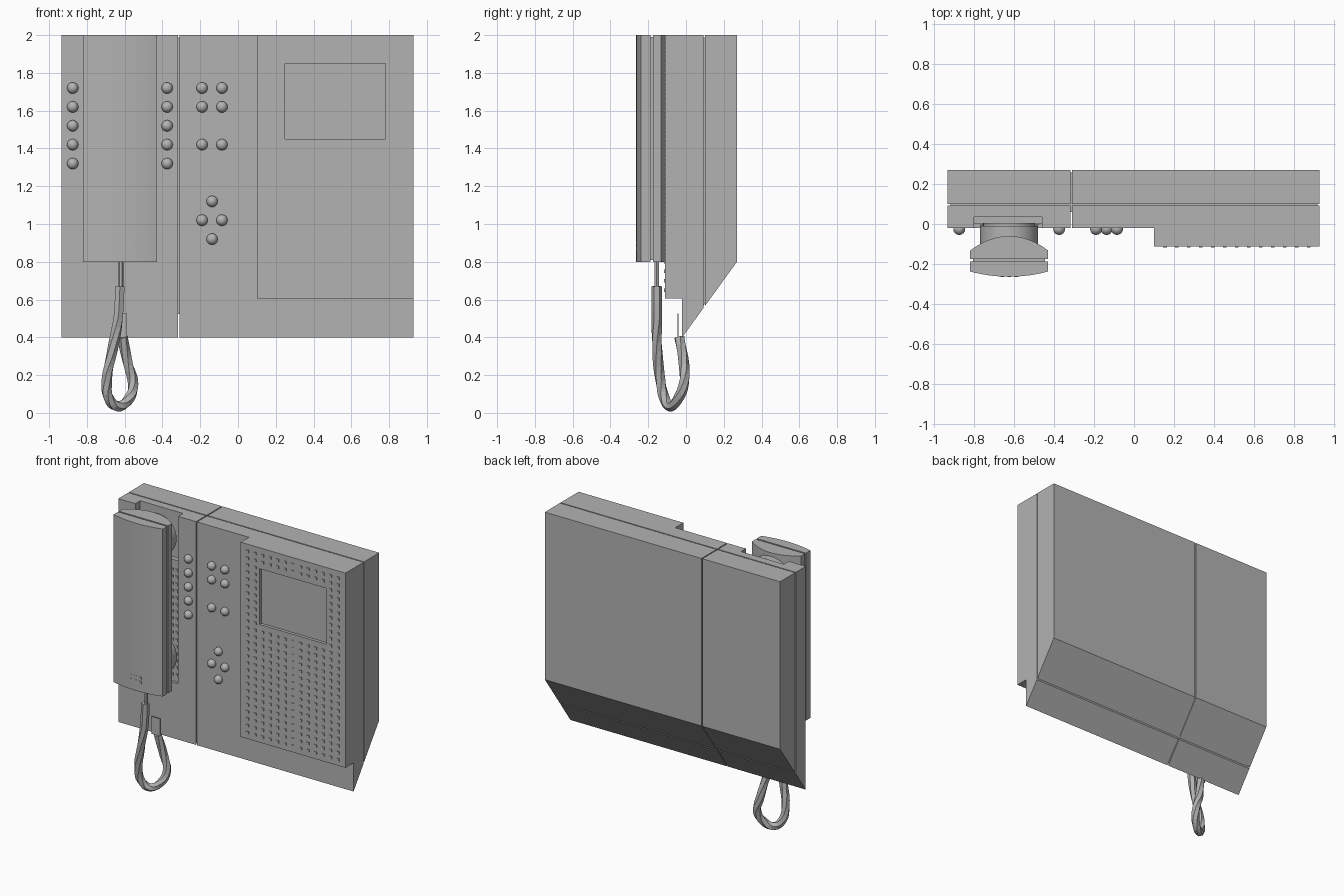
import bpy, bmesh, math
from mathutils import Vector, Matrix

default = bpy.data.objects.get("Cube")
if default:
    bpy.data.objects.remove(default, do_unlink=True)

grey = bpy.data.materials.new("Mid Grey")
grey.use_nodes = True
colour = (0.45, 0.45, 0.45, 1)
grey.diffuse_color = colour
grey.node_tree.nodes["Principled BSDF"].inputs["Base Color"].default_value = colour


def finish(bm, name, smooth=False):
    bmesh.ops.recalc_face_normals(bm, faces=bm.faces)
    mesh = bpy.data.meshes.new(name)
    bm.to_mesh(mesh)
    bm.free()
    mesh.materials.append(grey)
    obj = bpy.data.objects.new(name, mesh)
    bpy.context.collection.objects.link(obj)
    if smooth:
        bpy.ops.object.select_all(action='DESELECT')
        obj.select_set(True)
        bpy.context.view_layer.objects.active = obj
        bpy.ops.object.shade_smooth_by_angle(angle=math.radians(35))
    return obj


def add_box(bm, lo, hi):
    lo, hi = Vector(lo), Vector(hi)
    mat = Matrix.Translation((lo + hi) / 2) @ Matrix.Diagonal((hi - lo).to_4d())
    bmesh.ops.create_cube(bm, size=1, matrix=mat)


def box(name, lo, hi):
    bm = bmesh.new()
    add_box(bm, lo, hi)
    return finish(bm, name)


def prism(name, points, offset, smooth=False):
    bm = bmesh.new()
    face = bm.faces.new([bm.verts.new(p) for p in points])
    ext = bmesh.ops.extrude_face_region(bm, geom=[face])
    verts = [g for g in ext["geom"] if isinstance(g, bmesh.types.BMVert)]
    bmesh.ops.translate(bm, verts=verts, vec=offset)
    return finish(bm, name, smooth)


def cut(obj, lo, hi):
    cutter = box("cutter", lo, hi)
    mod = obj.modifiers.new("recess", 'BOOLEAN')
    mod.operation, mod.solver, mod.object = 'DIFFERENCE', 'EXACT', cutter
    bpy.ops.object.select_all(action='DESELECT')
    bpy.context.view_layer.objects.active = obj
    obj.select_set(True)
    bpy.ops.object.modifier_apply(modifier=mod.name)
    bpy.data.objects.remove(cutter, do_unlink=True)


# Wall housing: slabs with a sloping underside, split by narrow seams
FRONT, BACK, TOP = -0.02, 0.27, 2.0


def slab(name, x0, x1, y0, y1, inset=0.0):
    z0, z1 = [0.4 + inset + (y - FRONT) * 0.4 / 0.29 for y in (y0, y1)]
    top = TOP - inset
    points = [(x0, y0, z0), (x0, y1, z1), (x0, y1, top), (x0, y0, top)]
    return prism(name, points, (x1 - x0, 0, 0))


for side, x0, x1 in (("right", -0.935, -0.318), ("left", -0.311, 0.93)):
    shell = slab("front_shell_" + side, x0, x1, FRONT, 0.092)
    slab("back_shell_" + side, x0, x1, 0.1, BACK)
    if side == "right":
        cut(shell, (-0.8, -0.1, 0.8), (-0.46, 0.035, 2.1))
slab("housing_core", -0.92, 0.918, 0.06, 0.258, 0.012)
box("cradle_pad", (-0.8, 0.0, 0.8), (-0.46, 0.036, 1.67))

# Raised speaker panel with a recessed screen
panel = box("speaker_panel", (0.1, -0.112, 0.605), (0.93, FRONT, TOP))
cut(panel, (0.25, -0.2, 1.45), (0.78, -0.09, 1.85))


# Perforation patterns as tiny raised dots
def dots(name, xs, zs, y, skip=None):
    bm = bmesh.new()
    for x in xs:
        for z in zs:
            if not (skip and skip(x, z)):
                add_box(bm, (x - 0.009, y - 0.005, z - 0.009),
                        (x + 0.009, y + 0.002, z + 0.009))
    finish(bm, name)


dots("panel_dots", [0.155 + 0.06 * i for i in range(13)],
     [0.65 + 0.05 * i for i in range(27)], -0.112,
     lambda x, z: 0.23 < x < 0.8 and 1.43 < z < 1.87)
dots("cradle_dots", [-0.76 + 0.06 * i for i in range(5)] + [-0.485],
     [0.85 + 0.05 * i for i in range(16)], 0.0)
dots("microphone_dots", [-0.66, -0.625, -0.59], [0.87, 0.9], -0.261)

# Push buttons
places = [(x, 1.32 + 0.1 * i) for x in (-0.875, -0.375) for i in range(5)]
places += [(x, z) for x in (-0.19, -0.085) for z in (1.72, 1.62, 1.42, 1.02)]
places += [(-0.137, 1.12), (-0.137, 0.92)]
for i, (x, z) in enumerate(places):
    bm = bmesh.new()
    bmesh.ops.create_uvsphere(bm, u_segments=16, v_segments=10, radius=0.03,
                              matrix=Matrix.Translation((x, -0.025, z)))
    finish(bm, f"button_{i + 1}", True)

# Handset: bowed front cover, arched back cover and a narrow core between
HX, HW, HZ = -0.625, 0.195, 0.8


def arched(name, flat_y, edge_y, peak_y, steps=12):
    ts = [-1 + 2 * i / steps for i in range(steps + 1)]
    arc = [(HX + HW * t, edge_y + (peak_y - edge_y) * (1 - t * t), HZ) for t in ts]
    points = [(HX - HW, flat_y, HZ)] + arc + [(HX + HW, flat_y, HZ)]
    prism(name, points, (0, 0, TOP - HZ), True)


arched("handset_front", -0.187, -0.238, -0.264)
arched("handset_back", -0.176, -0.132, -0.06)
box("handset_core", (HX - 0.18, -0.2, HZ + 0.01), (HX + 0.18, -0.16, TOP - 0.01))

# Round earpiece and mouthpiece on the back of the handset
for name, z in (("earpiece", 1.83), ("mouthpiece", 0.98)):
    bm = bmesh.new()
    mat = Matrix.Translation((HX, -0.06, z)) @ Matrix.Rotation(math.pi / 2, 4, 'X')
    bmesh.ops.create_cone(bm, cap_ends=True, segments=32, radius1=0.145,
                          radius2=0.145, depth=0.13, matrix=mat)
    rim = [e for e in bm.edges if all(v.co.y > -0.01 for v in e.verts)]
    bmesh.ops.bevel(bm, geom=rim, offset=0.015, segments=2, affect='EDGES')
    disc = finish(bm, name, True)
    if name == "mouthpiece":
        disc.scale.y = 0.85


# Cord: strain relief, then a twisted loop back to the housing
def tube(name, path, radius, twist=0.0):
    curve = bpy.data.curves.new(name, 'CURVE')
    curve.dimensions = '3D'
    curve.bevel_depth, curve.bevel_resolution = radius, 1
    curve.resolution_u, curve.use_fill_caps = 4, True
    spline = curve.splines.new('BEZIER')
    spline.bezier_points.add(len(path) - 1)
    for i, (point, co) in enumerate(zip(spline.bezier_points, path)):
        point.co, point.tilt = co, twist * max(0, i - 1)
        point.handle_left_type = point.handle_right_type = 'AUTO'
    spline.use_smooth = False
    curve.materials.append(grey)
    obj = bpy.data.objects.new(name, curve)
    bpy.context.collection.objects.link(obj)
    bpy.ops.object.select_all(action='DESELECT')
    obj.select_set(True)
    bpy.context.view_layer.objects.active = obj
    bpy.ops.object.convert(target='MESH')


tube("cord_relief", [(-0.62, -0.155, 0.81), (-0.62, -0.155, 0.65)], 0.013)
tube("cord", [(-0.625, -0.155, 0.67), (-0.635, -0.155, 0.5), (-0.665, -0.152, 0.33),
              (-0.695, -0.135, 0.17), (-0.685, -0.115, 0.08), (-0.64, -0.085, 0.035),
              (-0.58, -0.045, 0.07), (-0.555, -0.012, 0.15), (-0.58, -0.01, 0.25),
              (-0.612, -0.035, 0.4)], 0.028, 0.7)
box("cord_plug", (-0.655, -0.046, 0.4), (-0.588, -0.04, 0.525))
